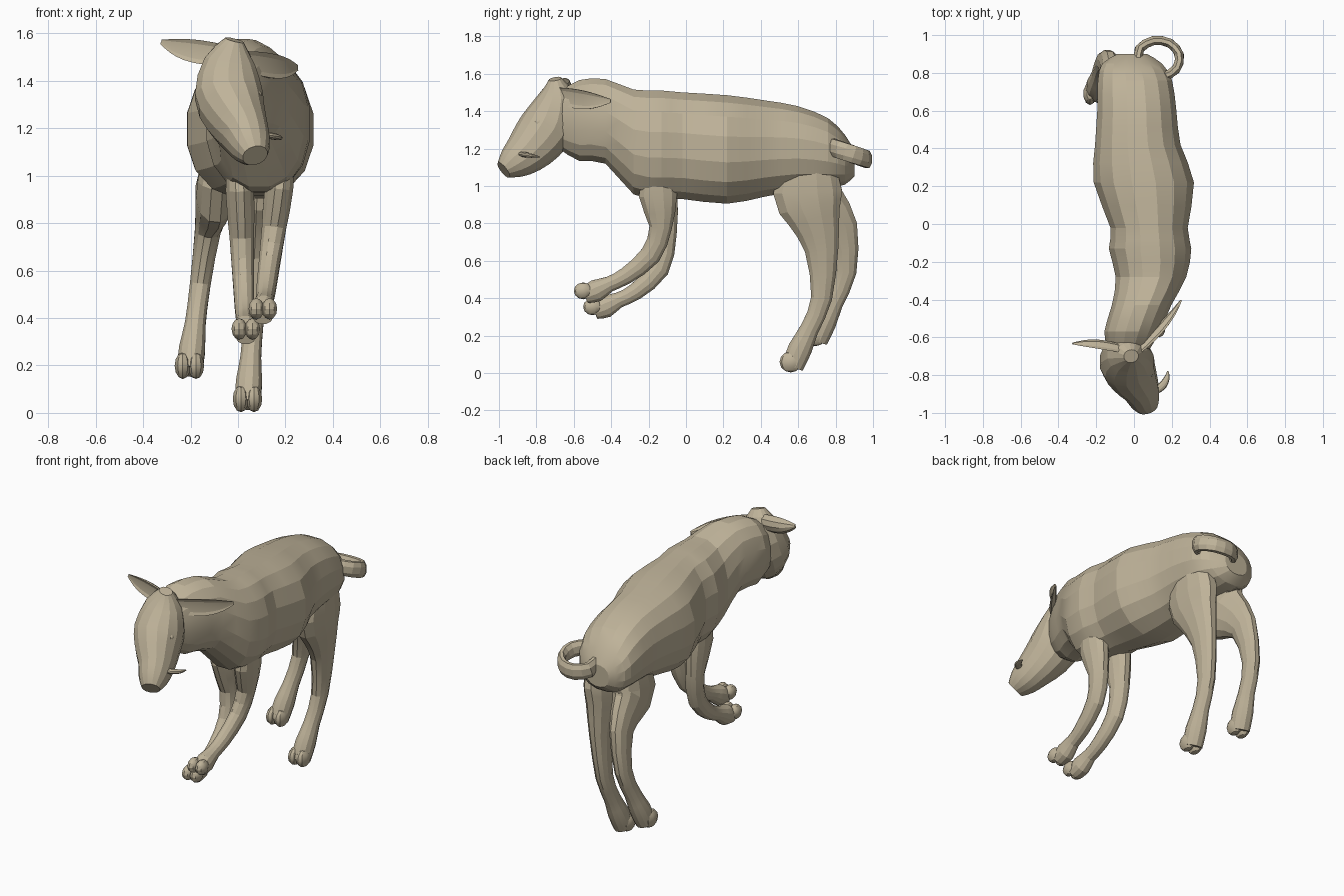
import bpy, bmesh, math
from mathutils import Vector

if "Cube" in bpy.data.objects:
    bpy.data.objects.remove(bpy.data.objects["Cube"])

X, Z = Vector((1, 0, 0)), Vector((0, 0, 1))
coat = bpy.data.materials.new("tan_coat")
coat.diffuse_color = (.52, .45, .32, 1)
coat.use_nodes = True
coat.node_tree.nodes["Principled BSDF"].inputs["Base Color"].default_value = coat.diffuse_color


def finish(bm, name, angle=14):
    bmesh.ops.recalc_face_normals(bm, faces=bm.faces)
    me = bpy.data.meshes.new(name)
    bm.to_mesh(me)
    bm.free()
    me.materials.append(coat)
    ob = bpy.data.objects.new(name, me)
    bpy.context.collection.objects.link(ob)
    bpy.ops.object.select_all(action='DESELECT')
    ob.select_set(True)
    bpy.context.view_layer.objects.active = ob
    bpy.ops.object.shade_smooth_by_angle(angle=math.radians(angle))
    return ob


def refine(rows):
    """Insert one smooth in-between section between every pair."""
    v = [Vector(r) for r in rows]
    out = []
    for i in range(len(v) - 1):
        a, b = v[max(i - 1, 0)], v[min(i + 2, len(v) - 1)]
        out += [v[i], (9 * (v[i] + v[i + 1]) - a - b) / 16]
    return out + [v[-1]]


def loft(name, rows, sides=12, ref=X, upright=False, power=2.1, cup=0):
    """Skin oval sections (x, y, z, half width, half depth) along a path."""
    rows = refine(rows)
    pts = [Vector(r[:3]) for r in rows]
    bm = bmesh.new()
    rings = []
    for i, r in enumerate(rows):
        t = (pts[min(i + 1, len(pts) - 1)] - pts[max(i - 1, 0)]).normalized()
        v = Z if upright else ref.cross(t).normalized()
        s = X if upright else t.cross(v)
        ring = []
        for k in range(sides):
            w = math.tau * (k + 0.5) / sides
            c, d = (math.copysign(abs(q) ** (2 / power), q)
                    for q in (math.cos(w), math.sin(w)))
            if d * cup > 0:
                d *= -0.3           # hollow side of an ear
            ring.append(bm.verts.new(pts[i] + s * c * r[3] + v * d * r[4]))
        rings.append(ring)
    for p, q in zip(rings, rings[1:]):
        for k in range(sides):
            n = (k + 1) % sides
            bm.faces.new((p[k], p[n], q[n], q[k]))
    bm.faces.new(rings[0])
    bm.faces.new(rings[-1])
    return finish(bm, name)


def blob(name, loc, size):
    bm = bmesh.new()
    bmesh.ops.create_uvsphere(bm, u_segments=10, v_segments=6, radius=1)
    for v in bm.verts:
        v.co = Vector(loc) + Vector([v.co[i] * size[i] for i in range(3)])
    return finish(bm, name, 30)


def leaf(name, start, mid, tip, width, depth, cup=0):
    """Leaf-shaped blade along a bent path."""
    a, m, b = Vector(start), Vector(mid), Vector(tip)
    rows = []
    for i in range(6):
        t = i / 5
        p = a * (1 - t) * (1 - 2 * t) + m * 4 * t * (1 - t) + b * t * (2 * t - 1)
        k = max(0.2, math.sin(math.pi * (0.2 + 0.8 * t)) ** 0.65)
        rows.append((*p, width * k, depth * k))
    loft(name, rows, 10, Z, cup=cup)


def leg(name, rows, x0, x1, dy=0, dz=0, toe=(.034, .05, .045)):
    """Leg from a side profile (y, z, half width, half depth); its lower part
    swings by dy, dz, and x runs from x0 at the top to x1 at the foot."""
    top, low = rows[0][1], rows[-1][1]
    out = []
    for y, z, a, b in rows:
        f = min(1, max(0, (0.98 - z) / 0.4))
        x = x0 + (x1 - x0) * (top - z) / (top - low)
        out.append((x, y + dy * f, z + dz * f, a, b))
    loft(name, out)
    x, y, z = out[-1][:3]
    for side, dx in (("inner", -.028), ("outer", .028)):
        blob(f"{name}_toe_{side}", (x + dx, y - .01, z + .024), (toe))


# trunk and neck
loft("body", [
    (-.03, -.67, 1.35, .11, .16), (-.01, -.57, 1.35, .15, .22),
    (.04, -.43, 1.345, .16, .23), (.09, -.28, 1.235, .19, .285),
    (.085, -.13, 1.22, .222, .295), (.08, -.02, 1.215, .208, .29),
    (.052, .22, 1.195, .27, .295), (.02, .42, 1.20, .23, .262),
    (.015, .60, 1.20, .213, .23), (.005, .76, 1.175, .20, .19),
    (-.01, .85, 1.14, .16, .135), (-.01, .90, 1.12, .08, .07)],
    sides=16, upright=True, power=2.25)

# head, from poll to muzzle
loft("head", [
    (-.015, -.70, 1.572, .04, .035), (-.035, -.69, 1.48, .11, .10),
    (-.04, -.725, 1.345, .145, .145), (-.01, -.79, 1.25, .13, .143),
    (.03, -.86, 1.175, .103, .12), (.055, -.93, 1.12, .083, .088),
    (.072, -.975, 1.085, .055, .05)], sides=14)
for side, ex, nx in (("left", -.148, .03), ("right", .085, .105)):
    blob("eye_" + side, (ex, -.79, 1.34), (.016, .02, .02))
    blob("nostril_" + side, (nx, -.965, 1.13), (.012, .012, .016))
leaf("lip_flap", (.09, -.89, 1.175), (.155, -.85, 1.165), (.18, -.78, 1.155), .014, .022)

# cupped ears
leaf("ear_left", (-.03, -.69, 1.51), (-.195, -.665, 1.527), (-.325, -.638, 1.565), .052, .055, 1)
leaf("ear_right", (.02, -.70, 1.49), (.17, -.56, 1.46), (.255, -.405, 1.455), .054, .052, -1)

# legs: one side profile for each pair, the second leg swung differently
front = [(-.15, 1.16, .04, .07), (-.15, .95, .062, .105),
         (-.135, .78, .053, .062), (-.19, .63, .046, .058),
         (-.32, .52, .042, .047), (-.41, .475, .039, .043),
         (-.48, .44, .05, .062), (-.54, .415, .045, .045)]
leg("front_leg_right", front, .20, .105)
leg("front_leg_left", front, -.002, .033, .05, -.085)

hind = [(.66, 1.24, .06, .11), (.65, .97, .085, .19), (.685, .83, .077, .145),
        (.725, .66, .056, .093), (.725, .40, .045, .058), (.66, .235, .045, .052),
        (.61, .13, .057, .066), (.57, .035, .055, .06)]
hoof = (.036, .06, .056)
leg("hind_leg_right", hind, .125, .04, toe=hoof)
leg("hind_leg_left", hind, -.055, -.205, .13, .14, toe=hoof)

# curled tail: most of a tilted ring, its root at the rump
tail = []
for i in range(8):
    w = math.radians(195 - 46 * i)
    y = .875 + .098 * math.sin(w)
    tail.append((.127 + .115 * math.cos(w), y, 1.175 - .35 * (y - .875), .05, .026))
loft("tail", [(-.06, .83, 1.18, .05, .04)] + tail, sides=8, ref=Z)
